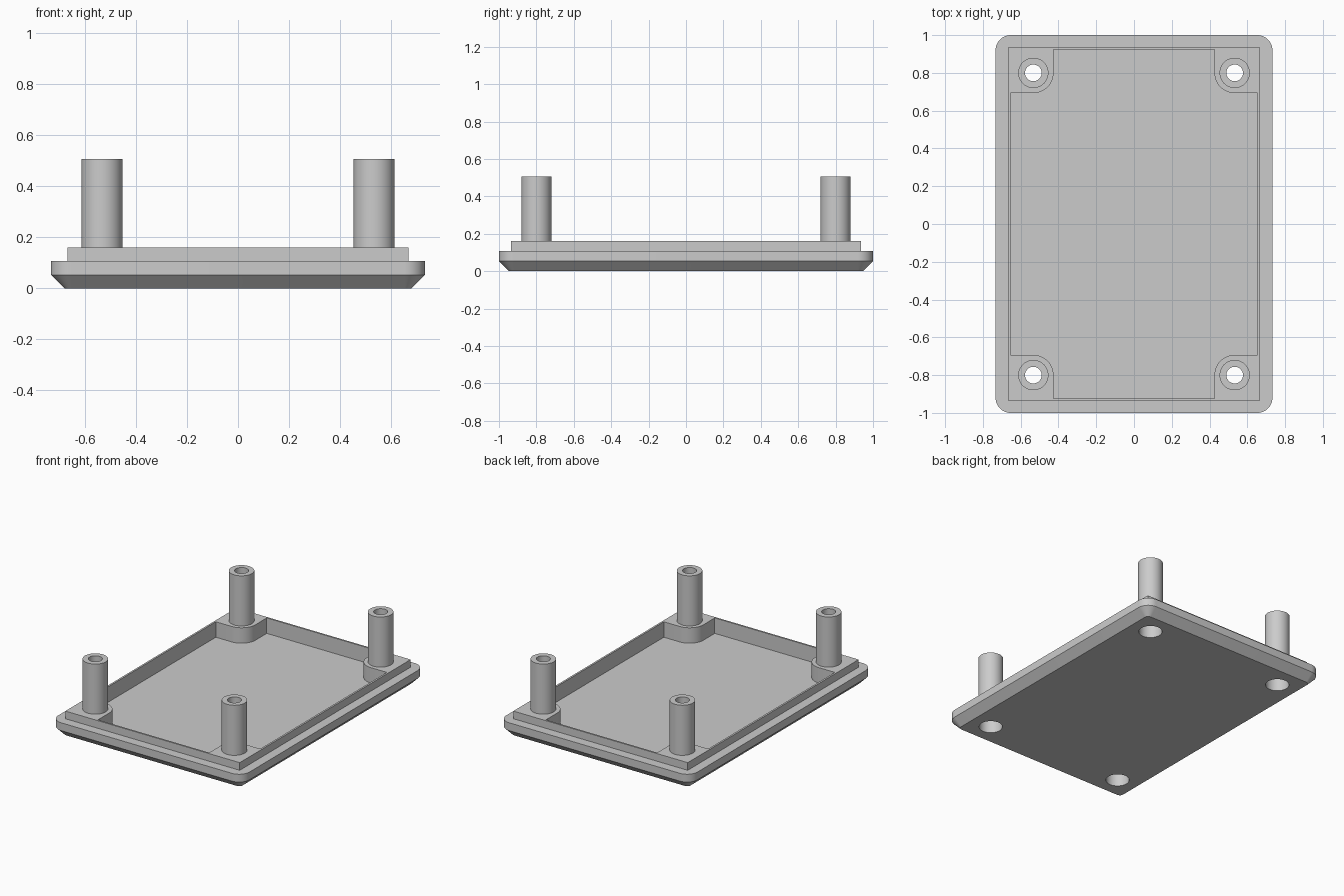
import bpy, bmesh
from math import sin, cos, pi

old = bpy.data.objects.get("Cube")
if old:
    bpy.data.objects.remove(old, do_unlink=True)

HALF_X, HALF_Y = 0.733, 1.0
POST_X, POST_Y = 0.533, 0.8
FLOOR, RIM, LIP, TOP = 0.053, 0.107, 0.16, 0.507
POST_R, HOLE_R, BORE_R, BOSS_R = 0.08, 0.044, 0.075, 0.107

grey = bpy.data.materials.new("plain_grey")
grey.use_nodes = True
colour = (0.6, 0.6, 0.6, 1)
grey.diffuse_color = colour
grey.node_tree.nodes["Principled BSDF"].inputs["Base Color"].default_value = colour


def arc(cx, cy, r, start, end, steps):
    angles = [start + (end - start) * i / steps for i in range(steps + 1)]
    return [(cx + r * cos(a), cy + r * sin(a)) for a in angles]


def four_way(quarter):
    """Mirror an outline from the +x +y quadrant into a closed loop."""
    loop = list(quarter)
    loop += [(-x, y) for x, y in reversed(quarter)]
    loop += [(-x, -y) for x, y in quarter]
    loop += [(x, -y) for x, y in reversed(quarter)]
    return loop


def rounded(hx, hy, r):
    return four_way(arc(hx - r, hy - r, r, 0, pi / 2, 12))


def circle(cx, cy, r):
    return arc(cx, cy, r, 0, 2 * pi, 48)[:-1]


def loft(name, sections, ring=False):
    """Skin (outline, height) sections; a ring closes on itself instead of capping."""
    bm = bmesh.new()
    loops = [[bm.verts.new((x, y, z)) for x, y in pts] for pts, z in sections]
    pairs = list(zip(loops, loops[1:]))
    if ring:
        pairs.append((loops[-1], loops[0]))
    else:
        bm.faces.new(loops[0])
        bm.faces.new(loops[-1])
    for a, b in pairs:
        n = len(a)
        for i in range(n):
            j = (i + 1) % n
            bm.faces.new((a[i], a[j], b[j], b[i]))
    bmesh.ops.recalc_face_normals(bm, faces=bm.faces)
    mesh = bpy.data.meshes.new(name)
    bm.to_mesh(mesh)
    bm.free()
    mesh.materials.append(grey)
    obj = bpy.data.objects.new(name, mesh)
    bpy.context.collection.objects.link(obj)
    return obj


def combine(target, tool, operation):
    """Apply a boolean and drop the tool object."""
    mod = target.modifiers.new(operation, 'BOOLEAN')
    mod.operation, mod.solver, mod.object = operation, 'EXACT', tool
    graph = bpy.context.evaluated_depsgraph_get()
    mesh = bpy.data.meshes.new_from_object(target.evaluated_get(graph))
    target.modifiers.clear()
    target.data = mesh
    bpy.data.objects.remove(tool, do_unlink=True)


def smooth(obj):
    bpy.ops.object.select_all(action='DESELECT')
    obj.select_set(True)
    bpy.context.view_layer.objects.active = obj
    bpy.ops.object.shade_smooth_by_angle(angle=pi / 6)


# Chamfered plate with rounded corners
tray = loft("tray", [
    (rounded(HALF_X - FLOOR, HALF_Y - FLOOR, 0.027), 0),
    (rounded(HALF_X, HALF_Y, 0.08), FLOOR),
    (rounded(HALF_X, HALF_Y, 0.08), RIM)])

# Raised square-cornered lip
lip_outline = four_way([(0.668, 0.935)])
combine(tray, loft("lip", [(lip_outline, 0.08), (lip_outline, LIP)]), 'UNION')

# Pocket that leaves a rounded boss in each corner
pocket_outline = four_way(
    [(0.655, POST_Y - BOSS_R)]
    + arc(POST_X, POST_Y, BOSS_R, 1.5 * pi, pi, 14)
    + [(POST_X - BOSS_R, 0.923)])
combine(tray, loft("pocket", [(pocket_outline, FLOOR), (pocket_outline, 0.3)]), 'DIFFERENCE')

# Screw holes with a wide bore from below, and hollow posts above
for sx, side in ((1, "left"), (-1, "right")):
    for sy, end in ((-1, "front"), (1, "back")):
        x, y = sx * POST_X, sy * POST_Y
        bore, hole, outer = (circle(x, y, r) for r in (BORE_R, HOLE_R, POST_R))
        cutter = loft("screw_hole", [(bore, -0.1), (bore, 0.12), (hole, 0.12), (hole, 0.3)])
        combine(tray, cutter, 'DIFFERENCE')
        post = loft(f"{end}_{side}_post",
                    [(outer, LIP), (outer, TOP), (hole, TOP), (hole, LIP)], ring=True)
        smooth(post)

smooth(tray)
